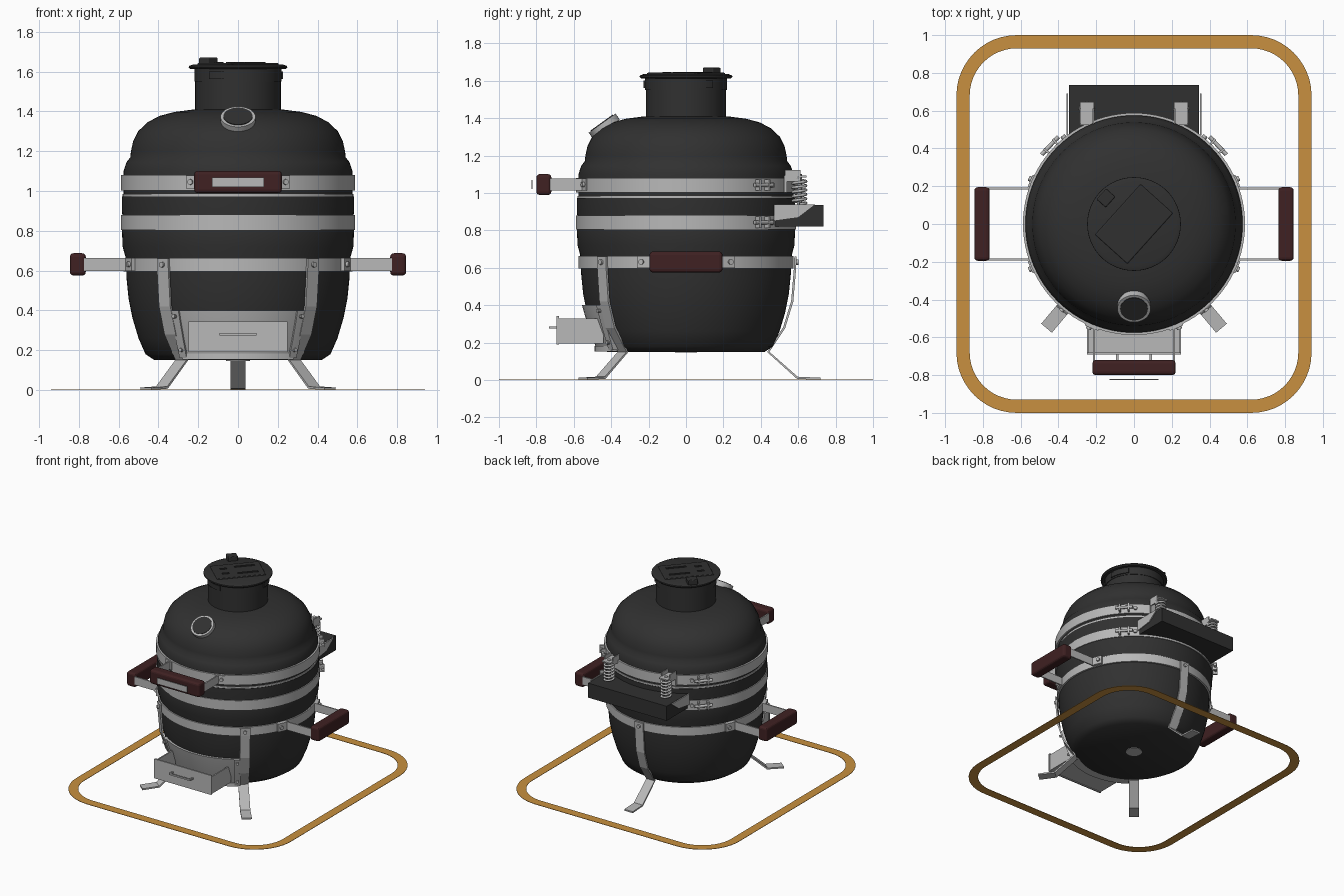
import bpy, bmesh
from math import pi, cos, sin, radians
from mathutils import Vector, Matrix

cube = bpy.data.objects.get("Cube")
if cube:
    bpy.data.objects.remove(cube, do_unlink=True)


def material(name, rgb):
    m = bpy.data.materials.new(name)
    m.use_nodes = True
    m.diffuse_color = (*rgb, 1)
    bsdf = m.node_tree.nodes["Principled BSDF"]
    bsdf.inputs["Base Color"].default_value = (*rgb, 1)
    bsdf.inputs["Roughness"].default_value = 0.6
    return m


CHARCOAL = material("charcoal ceramic", (0.03, 0.03, 0.03))
STEEL = material("brushed steel", (0.48, 0.48, 0.48))
WOOD = material("dark red wood", (0.05, 0.015, 0.016))
AMBER = material("amber", (0.58, 0.28, 0.05))


def link(name, data, mat, turn=0):
    ob = bpy.data.objects.new(name, data)
    ob.rotation_euler.z = radians(turn)
    data.materials.append(mat)
    bpy.context.scene.collection.objects.link(ob)
    return ob


def make(name, bm, mat, turn=0, smooth=False):
    bmesh.ops.recalc_face_normals(bm, faces=bm.faces)
    me = bpy.data.meshes.new(name)
    bm.to_mesh(me)
    bm.free()
    if smooth:
        me.shade_smooth()
        me.set_sharp_from_angle(angle=radians(35))
    return link(name, me, mat, turn)


def box(name, lo, hi, mat, turn=0, bevel=0):
    lo, hi = Vector(lo), Vector(hi)
    bm = bmesh.new()
    m = Matrix.Translation((lo + hi) / 2) @ Matrix.Diagonal((*(hi - lo), 1))
    bmesh.ops.create_cube(bm, size=1, matrix=m)
    ob = make(name, bm, mat, turn)
    if bevel:
        mod = ob.modifiers.new("rounding", "BEVEL")
        mod.width, mod.segments = bevel, 3
    return ob


def cyl(name, at, axis, r, depth, mat, turn=0, segs=24):
    bm = bmesh.new()
    m = Matrix.Translation(at) @ Vector(axis).to_track_quat('Z', 'Y').to_matrix().to_4x4()
    bmesh.ops.create_cone(bm, cap_ends=True, segments=segs, radius1=r, radius2=r,
                          depth=depth, matrix=m)
    return make(name, bm, mat, turn, True)


def sweep(name, stations, profile, mat, closed_path=True, closed_profile=True):
    """Carry an (r, z) profile through stations of (centre x, centre y, angle)."""
    bm = bmesh.new()
    rows = [[bm.verts.new((cx + r * cos(a), cy + r * sin(a), z)) for r, z in profile]
            for cx, cy, a in stations]
    n, k = len(rows), len(profile)
    for i in range(n if closed_path else n - 1):
        p, q = rows[i], rows[(i + 1) % n]
        for j in range(k if closed_profile else k - 1):
            l = (j + 1) % k
            bm.faces.new((p[j], q[j], q[l], p[l]))
    if not closed_path:
        bm.faces.new(rows[0])
        bm.faces.new(rows[-1])
    bmesh.ops.remove_doubles(bm, verts=bm.verts, dist=1e-5)
    return make(name, bm, mat, smooth=True)


def lathe(name, profile, mat, segs=96):
    return sweep(name, [(0, 0, 2 * pi * i / segs) for i in range(segs)], profile, mat,
                 closed_profile=profile[0][0] > 0)


def arc(name, a0, a1, profile, mat, segs=12):
    st = [(0, 0, radians(a0 + (a1 - a0) * i / segs)) for i in range(segs + 1)]
    return sweep(name, st, profile, mat, closed_path=False)


def rect(r0, r1, z0, z1):
    return [(r0, z0), (r1, z0), (r1, z1), (r0, z1)]


# Ceramic pot, domed lid and the seal between them
lathe("pot", [(0, .15), (.42, .15), (.465, .18), (.5, .26), (.53, .36), (.55, .46),
              (.56, .56), (.562, .62), (.566, .67), (.58, .72), (.583, .8),
              (.578, .84), (.583, .9), (.583, .972), (0, .972)], CHARCOAL)
lathe("seal", rect(.5, .58, .972, .985), STEEL)
lathe("lid", [(0, .985), (.575, .985), (.575, 1.1), (.567, 1.125), (.56, 1.145),
              (.541, 1.17), (.538, 1.2), (.527, 1.25), (.502, 1.3), (.455, 1.345),
              (.395, 1.377), (.32, 1.397), (.22, 1.41), (0, 1.41)], CHARCOAL)
cyl("base_hole", (0, 0, .149), (0, 0, 1), .06, .006, STEEL)

# Steel bands
for part, z0, z1, r in (("lower_band", .595, .663, .575), ("middle_band", .805, .88, .588),
                        ("upper_band", 1.003, 1.08, .588)):
    lathe(part, rect(.55, r, z0, z1), STEEL)

# Chimney with its vent cap
lathe("chimney", [(0, 1.38), (.215, 1.38), (.215, 1.62), (0, 1.62)], CHARCOAL, 64)
lathe("chimney_collar", rect(.2, .219, 1.55, 1.615), CHARCOAL, 64)
for a in (-130, 0):
    arc("chimney_tab", a, a + 40, rect(.21, .226, 1.562, 1.6), CHARCOAL)
lathe("vent_cap", [(0, 1.61), (.24, 1.612), (.248, 1.62), (.247, 1.628),
                   (.225, 1.636), (0, 1.636)], CHARCOAL, 64)
box("vent_plate", (-.18, -.115, 1.63), (.18, .115, 1.643), CHARCOAL, 48, .006)
for x, y in ((-.1, -.04), (-.1, .04), (.06, -.055), (.06, .055)):
    w = .025 if x < 0 else .075
    box("vent_slot", (x - w, y - .008, 1.64), (x + w, y + .008, 1.648), CHARCOAL, 48)
box("vent_knob", (.17, -.04, 1.63), (.235, .035, 1.67), CHARCOAL, 138, .006)

# Thermometer on the lid
tilt = Vector((0, -.58, .81))
spot = Vector((0, -.437, 1.357))
cyl("thermometer_rim", spot, tilt, .088, .04, STEEL, segs=40)
cyl("thermometer_face", spot + tilt * .004, tilt, .073, .04, CHARCOAL, segs=40)

# Three bent strap legs
for turn in (-50, -130, 90):
    bm = bmesh.new()
    pairs = [[bm.verts.new((r, s * .037, z)) for s in (-1, 1)] for r, z in
             ((.585, .66), (.583, .6), (.568, .42), (.525, .28), (.44, .15),
              (.595, .012), (.72, .006))]
    for p, q in zip(pairs, pairs[1:]):
        bm.faces.new((p[0], p[1], q[1], q[0]))
    leg = make("leg", bm, STEEL, turn)
    mod = leg.modifiers.new("thickness", "SOLIDIFY")
    mod.thickness, mod.offset = .012, 0
    cyl("leg_bolt", (.592, 0, .63), (1, 0, 0), .014, .02, STEEL, turn, 12)


# Wooden handles on steel arms
def handle(name, turn, reach, half, z):
    box(name + "_grip", (reach - .08, -half, z - .056), (reach, half, z + .056),
        WOOD, turn, .018)
    for s in (-1, 1):
        y = s * (half - .008)
        box(name + "_arm", (.54, y - .005, z - .032), (reach - .04, y + .005, z + .032),
            STEEL, turn)
        a0, a1 = sorted((turn + s * 18.5, turn + s * 26))
        arc(name + "_tab", a0, a1, rect(.57, .596, z - .032, z + .032), STEEL, 3)
        cyl(name + "_bolt", (.598, 0, z), (1, 0, 0), .014, .02, STEEL, turn + s * 23.5, 12)


handle("left_handle", 0, .845, .195, .631)
handle("right_handle", 180, .845, .195, .631)
handle("lid_handle", -90, .8, .22, 1.045)
box("handle_plate", (-.13, -.826, 1.02), (.13, -.82, 1.068), STEEL)

# Ash drawer in its curved frame
arc("drawer_frame", -127, -53, [(.44, .165), (.478, .165), (.513, .26), (.545, .36),
                                (.556, .4), (.5, .4)], STEEL, 20)
for a in (-127, -58):
    arc("frame_edge", a, a + 5, [(.44, .16), (.488, .16), (.523, .26), (.555, .36),
                                 (.566, .4), (.5, .4)], STEEL, 3)
arc("frame_sill", -125, -55, rect(.42, .488, .153, .182), STEEL, 20)
box("drawer_front", (-.25, -.692, .19), (.25, -.68, .343), STEEL)
box("drawer_floor", (-.245, -.685, .195), (.245, -.44, .205), STEEL)
for s in (-1, 1):
    box("drawer_side", (s * .243 - .005, -.685, .195), (s * .243 + .005, -.44, .33), STEEL)
    box("pull_arm", (s * .088 - .006, -.73, .274), (s * .088 + .006, -.685, .286), STEEL)
    for z in (.2, .37):
        cyl("frame_bolt", (.5 + (z - .2) * .36, 0, z), (1, 0, 0), .01, .03, STEEL,
            -90 + s * 34.5, 10)
box("pull_bar", (-.094, -.733, .274), (.094, -.722, .286), STEEL)

# Rear hinge tray with springs
box("hinge_tray", (-.345, .47, .82), (.345, .735, .935), CHARCOAL)
for s in (-1, 1):
    bm = bmesh.new()
    bm.faces.new([bm.verts.new((s * .35, y, z)) for y, z in
                  ((.47, .937), (.69, .937), (.6, .868), (.47, .85))])
    plate = make("tray_bracket", bm, STEEL)
    plate.modifiers.new("thickness", "SOLIDIFY").thickness = .008

    x, y = s * .25, .606
    coil = bpy.data.curves.new("spring", "CURVE")
    coil.dimensions, coil.bevel_depth, coil.bevel_resolution = '3D', .008, 2
    turns, steps = 6, 16
    spline = coil.splines.new("POLY")
    spline.points.add(turns * steps)
    for i, pt in enumerate(spline.points):
        a = 2 * pi * i / steps
        pt.co = (x + .035 * cos(a), y + .035 * sin(a), .94 + .14 * i / (turns * steps), 1)
    link("spring", coil, STEEL)
    cyl("spring_rod", (x, y, 1.01), (0, 0, 1), .013, .18, STEEL, segs=12)
    box("spring_cap", (x - .037, .53, 1.083), (x + .037, .645, 1.093), STEEL)
    box("spring_bracket", (x - .037, .525, 1.003), (x + .037, .54, 1.093), STEEL)
    for e in (-1, 1):
        box("spring_cheek", (x + e * .035 - .004, .53, 1.06), (x + e * .035 + .004, .612, 1.122),
            STEEL)

    # Band clamps beside the hinge
    for z in (.843, 1.042):
        mid = 90 - s * 47
        for da in (-3.2, 3.2):
            box("clamp_lug", (.575, -.006, z - .03), (.622, .006, z + .03), STEEL, mid + da)
        cyl("clamp_bolt", (.608, 0, z), (0, 1, 0), .011, .13, STEEL, mid, 12)
        cyl("band_bolt", (.592, 0, z), (1, 0, 0), .014, .02, STEEL, mid + s * 8, 12)

# Flat rounded ground frame
stations = []
for cx, cy, start in ((.62, .68, 0), (-.62, .68, 90), (-.62, -.68, 180), (.62, -.68, 270)):
    stations += [(cx, cy, radians(start + 7.5 * i)) for i in range(13)]
sweep("ground_frame", stations, rect(.25, .32, 0, .003), AMBER)
